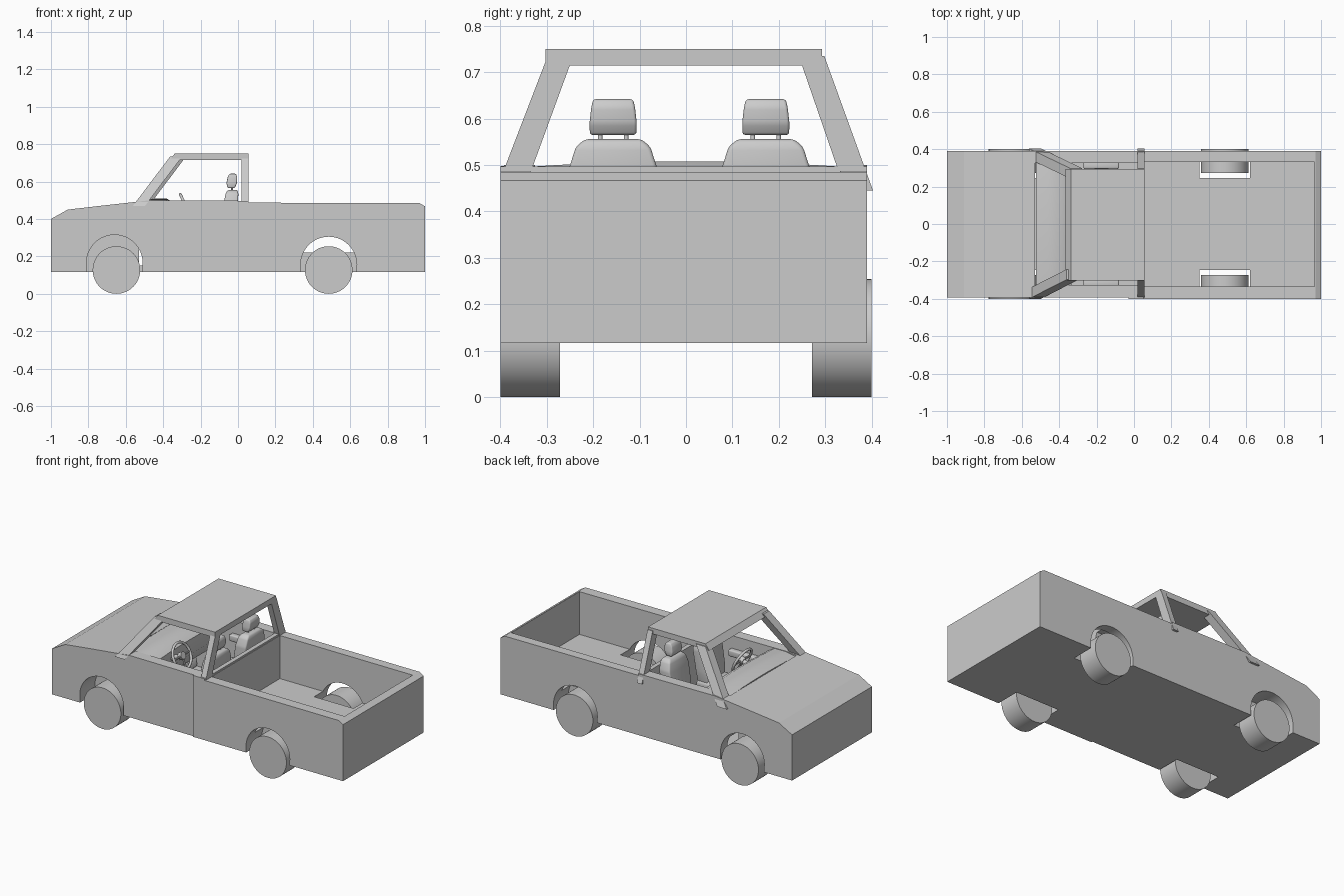
import bpy, bmesh, math
from mathutils import Vector, Matrix

if "Cube" in bpy.data.objects:
    bpy.data.objects.remove(bpy.data.objects["Cube"])


def finish(name, bm, smooth=False):
    bmesh.ops.recalc_face_normals(bm, faces=bm.faces)
    me = bpy.data.meshes.new(name)
    bm.to_mesh(me)
    bm.free()
    ob = bpy.data.objects.new(name, me)
    bpy.context.collection.objects.link(ob)
    if smooth:
        bpy.ops.object.select_all(action='DESELECT')
        ob.select_set(True)
        bpy.context.view_layer.objects.active = ob
        bpy.ops.object.shade_smooth_by_angle(angle=math.radians(35))
    return ob


def loft(name, rings, smooth=False, bevel=0):
    """Closed solid through rings that have the same number of points."""
    bm = bmesh.new()
    vs = [[bm.verts.new(p) for p in r] for r in rings]
    n = len(rings[0])
    for a, b in zip(vs, vs[1:]):
        for i in range(n):
            j = (i + 1) % n
            bm.faces.new((a[i], a[j], b[j], b[i]))
    bm.faces.new(vs[0][::-1])
    bm.faces.new(vs[-1])
    if bevel:
        bmesh.ops.recalc_face_normals(bm, faces=bm.faces)
        bmesh.ops.bevel(bm, geom=bm.edges[:], offset=bevel, segments=3, profile=0.5,
                        affect='EDGES', clamp_overlap=True)
    return finish(name, bm, smooth)


def prism(name, profile, y0, y1, **kw):
    return loft(name, [[(x, y, z) for x, z in profile] for y in (y0, y1)], **kw)


def box(name, x0, x1, y0, y1, z0, z1, **kw):
    return prism(name, [(x0, z0), (x1, z0), (x1, z1), (x0, z1)], y0, y1, **kw)


def rect(x0, x1, y0, y1, z):
    return [(x0, y0, z), (x1, y0, z), (x1, y1, z), (x0, y1, z)]


def rod(name, a, b, r, sides=12):
    a, b = Vector(a), Vector(b)
    bm = bmesh.new()
    m = Matrix.Translation((a + b) / 2) @ (b - a).to_track_quat('Z', 'Y').to_matrix().to_4x4()
    bmesh.ops.create_cone(bm, cap_ends=True, segments=sides, radius1=r, radius2=r,
                          depth=(b - a).length, matrix=m)
    return finish(name, bm, True)


def cut(target, cutter):
    m = target.modifiers.new("cut", 'BOOLEAN')
    m.operation, m.solver, m.object = 'DIFFERENCE', 'EXACT', cutter
    bpy.context.view_layer.objects.active = target
    bpy.ops.object.modifier_apply(modifier=m.name)
    cutter.hide_render = True
    bpy.data.objects.remove(cutter)


# body shell with cab, cargo bed and wheel arches cut out
body = prism("body", [(-1, .117), (-1, .40), (-.91, .45), (-.72, .472), (-.54, .492), (-.47, .5),
                      (.052, .497), (.052, .487), (.97, .485), (1, .467), (1, .117)], -.4, .39)
cut(body, box("panel_step_cutter", -1.1, -.03, -.5, -.392, 0, .6))
cut(body, box("cab_cutter", -.53, .025, -.325, .325, .15, .7))
cut(body, box("bed_cutter", .055, .965, -.335, .332, .22, .7))
for s in (-1, 1):
    for x, z in ((-.66, .165), (.485, .155)):
        cut(body, rod("arch_cutter", (x, s * .245, z), (x, s * .5, z), .15, 64))
        # lower part of the arch runs straight down to the sill
        cut(body, box("arch_sill_cutter", x - .149, x + .149, *sorted((s * .2452, s * .5)), .05, z))

# wheels
for s, side in ((-1, "left"), (1, "right")):
    for x, end in ((-.65, "front"), (.485, "rear")):
        rod(f"{end}_{side}_wheel", (x, s * .272, .127), (x, s * .4, .127), .127, 64)

# roof and slanted pillars
prism("roof", [(-.365, .715), (-.338, .75), (.055, .75), (.055, .715)], -.303, .293)
for s, side, z0, yo in ((-1, "left", .47, .4), (1, "right", .445, .403)):
    yt = .298
    shift = -.012 if s < 0 else .008
    xb = -.535 + shift - (.49 - z0) * .75
    loft(f"{side}_windshield_pillar", [rect(xb, xb + .065, s * yo, s * (yo - .055), z0),
                                       rect(-.35 + shift, -.285 + shift, s * yt, s * (yt - .055), .735)])
    loft(f"{side}_rear_pillar", [rect(.02, .055, s * yo, s * (yo - .06), z0),
                                 rect(.02, .055, s * yt, s * (yt - .055), .735)])
    # door armrests
    box(f"{side}_armrest", -.27, -.08, *sorted((s * .335, s * .295)), .38, .42, smooth=True, bevel=.008)

# dashboard, rounded across its width
dash = [(-.525, .25), (-.525, .485), (-.46, .497), (-.38, .497), (-.335, .47), (-.345, .38), (-.42, .28)]
rings = []
for i in range(17):
    t = i / 8 - 1
    lift = .011 * (1 - t * t)
    rings.append([(x, .327 * t, z + (lift if z > .4 else 0)) for x, z in dash])
loft("dashboard", rings, smooth=True)

# steering wheel and column
hub = Vector((-.275, -.157, .46))
tilt = Matrix.Rotation(math.radians(65), 4, 'Y')
bpy.ops.mesh.primitive_torus_add(major_segments=40, minor_segments=10, major_radius=.078,
                                 minor_radius=.008, location=hub, rotation=(0, math.radians(65), 0))
rim = bpy.context.object
rim.name = "steering_wheel_rim"
bpy.ops.object.shade_smooth()
axis = tilt @ Vector((0, 0, 1))
rod("steering_hub", hub - axis * .012, hub + axis * .012, .022, 20)
rod("steering_column", hub - axis * .1, hub, .014)
for k in (0, 90, 180):
    d = tilt @ Vector((math.cos(math.radians(k - 90)), math.sin(math.radians(k - 90)), 0))
    rod("steering_spoke", hub, hub + d * .076, .006, 8)

# gear lever on the centre tunnel
box("centre_tunnel", -.4, .02, -.035, .05, .15, .24, smooth=True, bevel=.015)
rod("gear_lever", (-.24, .007, .23), (-.22, .007, .36), .006)
rod("gear_knob", (-.221, .007, .355), (-.217, .007, .385), .014, 16)

# seats
for c, side in ((-.157, "left"), (.172, "right")):
    box(f"{side}_seat_base", -.24, -.03, c - .085, c + .085, .14, .23)
    box(f"{side}_seat_cushion", -.27, -.02, c - .097, c + .097, .22, .31, smooth=True, bevel=.022)
    back = [(-.105, -.035, .085, .26), (-.095, -.02, .094, .36), (-.075, 0, .096, .49),
            (-.065, .002, .08, .54), (-.052, -.005, .06, .556)]
    loft(f"{side}_seat_back", [rect(a, b, c - w, c + w, z) for a, b, w, z in back],
         smooth=True, bevel=.008)
    head = [(-.055, -.018, .05, .565), (-.062, -.006, .051, .59), (-.055, -.004, .047, .625),
            (-.045, -.012, .043, .642)]
    loft(f"{side}_headrest", [rect(a, b, c - w, c + w, z) for a, b, w, z in head],
         smooth=True, bevel=.006)
    for d in (-.028, .028):
        rod(f"{side}_headrest_post", (-.03, c + d, .54), (-.033, c + d, .58), .005)
